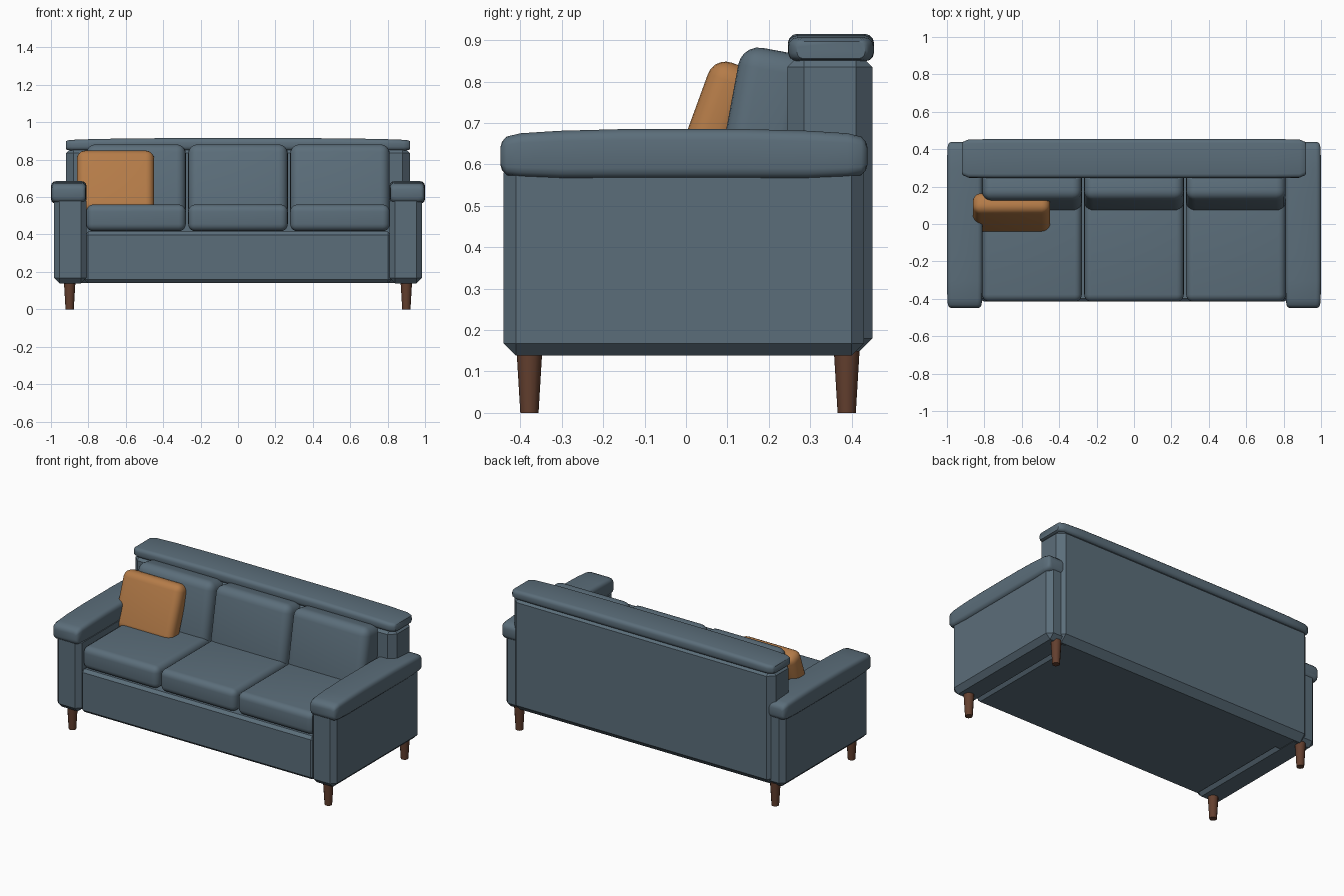
import bpy, bmesh, math
from mathutils import Matrix, Vector

if "Cube" in bpy.data.objects:
    bpy.data.objects.remove(bpy.data.objects["Cube"])


def material(name, rgb):
    m = bpy.data.materials.new(name)
    m.diffuse_color = (*rgb, 1)
    m.use_nodes = True
    m.node_tree.nodes["Principled BSDF"].inputs["Base Color"].default_value = m.diffuse_color
    return m


FABRIC = material("slate fabric", (0.105, 0.155, 0.195))
ORANGE = material("orange fabric", (0.46, 0.20, 0.065))
WOOD = material("dark wood", (0.125, 0.05, 0.028))


def finish(bm, name, mat, angle=30):
    bmesh.ops.recalc_face_normals(bm, faces=bm.faces)
    me = bpy.data.meshes.new(name)
    bm.to_mesh(me)
    bm.free()
    me.materials.append(mat)
    ob = bpy.data.objects.new(name, me)
    bpy.context.collection.objects.link(ob)
    bpy.ops.object.select_all(action='DESELECT')
    ob.select_set(True)
    bpy.context.view_layer.objects.active = ob
    bpy.ops.object.shade_smooth_by_angle(angle=math.radians(angle))
    return ob


def block(name, lo, hi, bevel, mat=FABRIC, segments=1, tilt=0):
    """Bevelled box; tilt leans it back about its lower front edge."""
    lo, hi = Vector(lo), Vector(hi)
    bm = bmesh.new()
    bmesh.ops.create_cube(bm, size=1)
    size, mid = hi - lo, (hi + lo) / 2
    for v in bm.verts:
        v.co = Vector(a * b for a, b in zip(v.co, size)) + mid
    bmesh.ops.bevel(bm, geom=bm.edges[:], offset=bevel, segments=segments,
                    profile=0.5, affect='EDGES', clamp_overlap=True)
    if tilt:
        pivot = Vector((0, lo.y, lo.z))
        bmesh.ops.rotate(bm, verts=bm.verts, cent=pivot,
                         matrix=Matrix.Rotation(-math.radians(tilt), 3, 'X'))
    return finish(bm, name, mat, 40 if segments > 1 else 30)


def padded_rail(name, centre, half_w, half_h, radius, axis, stations, mat=FABRIC):
    """Rounded rectangle lofted along an axis.
    Stations: position, width inset, top inset, bottom inset."""
    section = []
    for sx, sz, start in ((1, 1, 0), (-1, 1, 90), (-1, -1, 180), (1, -1, 270)):
        for k in range(4):
            a = math.radians(start + 30 * k)
            section.append((sx * (half_w - radius) + radius * math.cos(a),
                            sz * (half_h - radius) + radius * math.sin(a)))
    bm = bmesh.new()
    rings = []
    for pos, inset, top, bottom in stations:
        ring = []
        for a, z in section:
            w = a * (half_w - inset) / half_w
            f = (z + half_h) / (2 * half_h)
            h = z - top * f + bottom * (1 - f)
            p = Vector((w, pos, h)) if axis == 'Y' else Vector((pos, w, h))
            ring.append(bm.verts.new(p + Vector(centre)))
        rings.append(ring)
    n = len(section)
    for r, s in zip(rings, rings[1:]):
        for i in range(n):
            bm.faces.new((r[i], r[(i + 1) % n], s[(i + 1) % n], s[i]))
    bm.faces.new(rings[0])
    bm.faces.new(rings[-1])
    return finish(bm, name, mat, 40)


def both_ends(half):
    return [(-p, *r) for p, *r in half] + [(p, *r) for p, *r in reversed(half)]


# Frame
block("base", (-0.82, -0.415, 0.14), (0.82, 0.40, 0.415), 0.018)
block("back_frame", (-0.92, 0.245, 0.14), (0.92, 0.45, 0.875), 0.04)

# Padded top of the back
padded_rail("back_top_rail", (0, 0.35, 0.882), 0.104, 0.033, 0.022, 'X',
            both_ends([(0.92, 0.022, 0.018, 0.006), (0.913, 0.014, 0.012, 0.003),
                       (0.885, 0.002, 0.009, 0), (0.75, 0, 0.004, 0), (0.4, 0, 0, 0)]))

# Arms and legs
arm_stations = both_ends([(0.443, 0.02, 0.043, 0.034), (0.439, 0.012, 0.03, 0.02),
                          (0.428, 0.005, 0.018, 0.009), (0.395, 0.002, 0.01, 0.004),
                          (0.3, 0, 0.004, 0), (0.15, 0, 0, 0)])
for side, s in (("left", -1), ("right", 1)):
    x = sorted((s * 0.81, s * 0.984))
    block(side + "_arm", (x[0], -0.44, 0.138), (x[1], 0.43, 0.61), 0.03)
    padded_rail(side + "_armrest", (s * 0.905, -0.005, 0.625), 0.095, 0.06, 0.026,
                'Y', arm_stations)
    for end, y in (("front", -0.378), ("back", 0.388)):
        bm = bmesh.new()
        bmesh.ops.create_cone(bm, cap_ends=True, segments=12, radius1=0.022,
                              radius2=0.031, depth=0.15,
                              matrix=Matrix.Translation((s * 0.9, y, 0.075)))
        finish(bm, f"{end}_{side}_leg", WOOD, 40)

# Cushions
for i, label in enumerate(("left", "middle", "right")):
    x = (i - 1) * 0.545
    block(label + "_seat_cushion", (x - 0.266, -0.415, 0.418), (x + 0.266, 0.20, 0.56),
          0.038, segments=5)
    block(label + "_back_cushion", (x - 0.266, 0.063, 0.50), (x + 0.266, 0.243, 0.897),
          0.05, segments=5, tilt=10.5)

# Throw pillow
block("throw_pillow", (-0.862, -0.052, 0.53), (-0.448, 0.063, 0.882), 0.045,
      ORANGE, segments=5, tilt=20)
